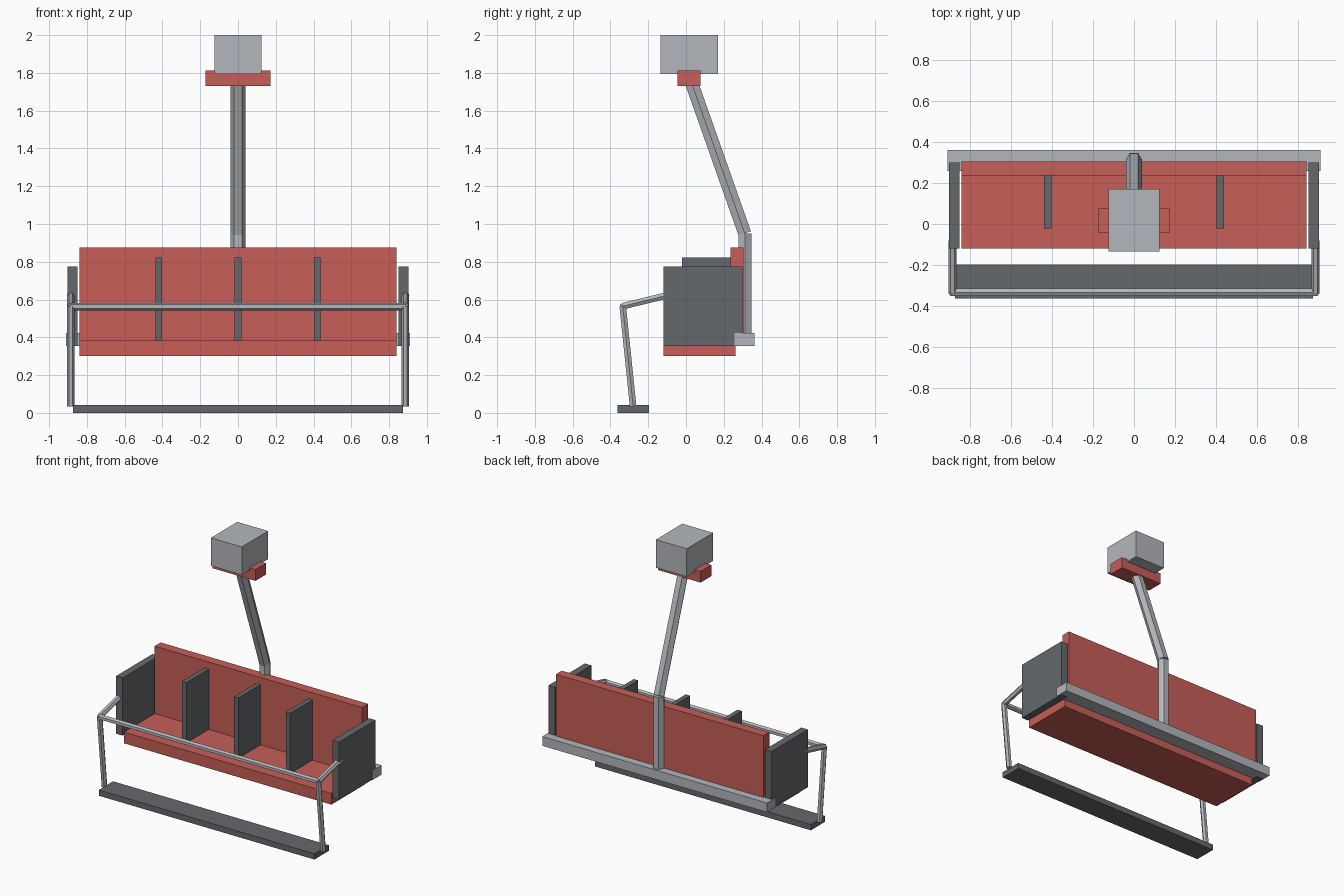
import bpy
import math
from mathutils import Vector, Matrix

old = bpy.data.objects.get("Cube")
if old:
    bpy.data.objects.remove(old, do_unlink=True)


def material(name, rgb):
    m = bpy.data.materials.new(name)
    m.use_nodes = True
    m.diffuse_color = (*rgb, 1)
    m.node_tree.nodes["Principled BSDF"].inputs["Base Color"].default_value = (*rgb, 1)
    return m


red = material("red paint", (0.57, 0.113, 0.095))
steel = material("light steel", (0.45, 0.47, 0.50))
dark = material("dark grey", (0.13, 0.138, 0.15))


def box(name, mat, x, y, z):
    """Box from (min, max) ranges on each axis."""
    bpy.ops.mesh.primitive_cube_add(size=1)
    ob = bpy.context.object
    ob.name = name
    ranges = (x, y, z)
    centre = Vector([(a + b) / 2 for a, b in ranges])
    size = [b - a for a, b in ranges]
    ob.data.transform(Matrix.Translation(centre) @ Matrix.Diagonal((*size, 1)))
    ob.data.materials.append(mat)
    return ob


def tube(name, mat, start, end, radius, corner):
    """Six-sided rod between two points, with one edge facing the corner direction."""
    start, end = Vector(start), Vector(end)
    bpy.ops.mesh.primitive_cylinder_add(vertices=6, radius=radius, depth=(end - start).length)
    ob = bpy.context.object
    ob.name = name
    w = (end - start).normalized()
    v = Vector(corner).normalized()
    u = v.cross(w)
    turn = Matrix((u, v, w)).transposed().to_4x4()
    ob.data.transform(Matrix.Translation((start + end) / 2) @ turn)
    ob.data.materials.append(mat)
    return ob


X, Z = (1, 0, 0), (0, 0, 1)

# Cable grip and hanger
box("cable_grip", steel, (-0.125, 0.125), (-0.135, 0.17), (1.795, 2.0))
box("grip_clamp", red, (-0.173, 0.173), (-0.045, 0.078), (1.73, 1.812))
tube("hanger_arm", steel, (0, 0.025, 1.76), (0, 0.311, 0.95), 0.04, X)
tube("hanger_post", steel, (0, 0.312, 0.95), (0, 0.312, 0.40), 0.04, X)
box("rear_beam", steel, (-0.91, 0.91), (0.258, 0.362), (0.355, 0.423))

# Bench
box("seat", red, (-0.84, 0.84), (-0.12, 0.262), (0.30, 0.382))
box("backrest", red, (-0.84, 0.84), (0.236, 0.305), (0.37, 0.875))
for label, x in (("right", -0.42), ("middle", 0), ("left", 0.42)):
    box(label + "_divider", dark, (x - 0.018, x + 0.018), (-0.022, 0.24), (0.382, 0.823))

# Side panels and safety bar ends
for label, s in (("right", -1), ("left", 1)):
    box(label + "_side_panel", dark, sorted((s * 0.85, s * 0.903)), (-0.12, 0.30), (0.353, 0.775))
    x = s * 0.885
    knee = (x, -0.335, 0.565)
    tube(label + "_safety_bar_arm", steel, knee, (x, -0.08, 0.627), 0.02, X)
    tube(label + "_footrest_leg", steel, knee, (x, -0.28, 0.035), 0.02, X)

# Safety bar and footrest
tube("safety_bar", steel, (-0.89, -0.333, 0.563), (0.89, -0.333, 0.563), 0.02, Z)
box("footrest", dark, (-0.873, 0.873), (-0.363, -0.197), (0, 0.042))
